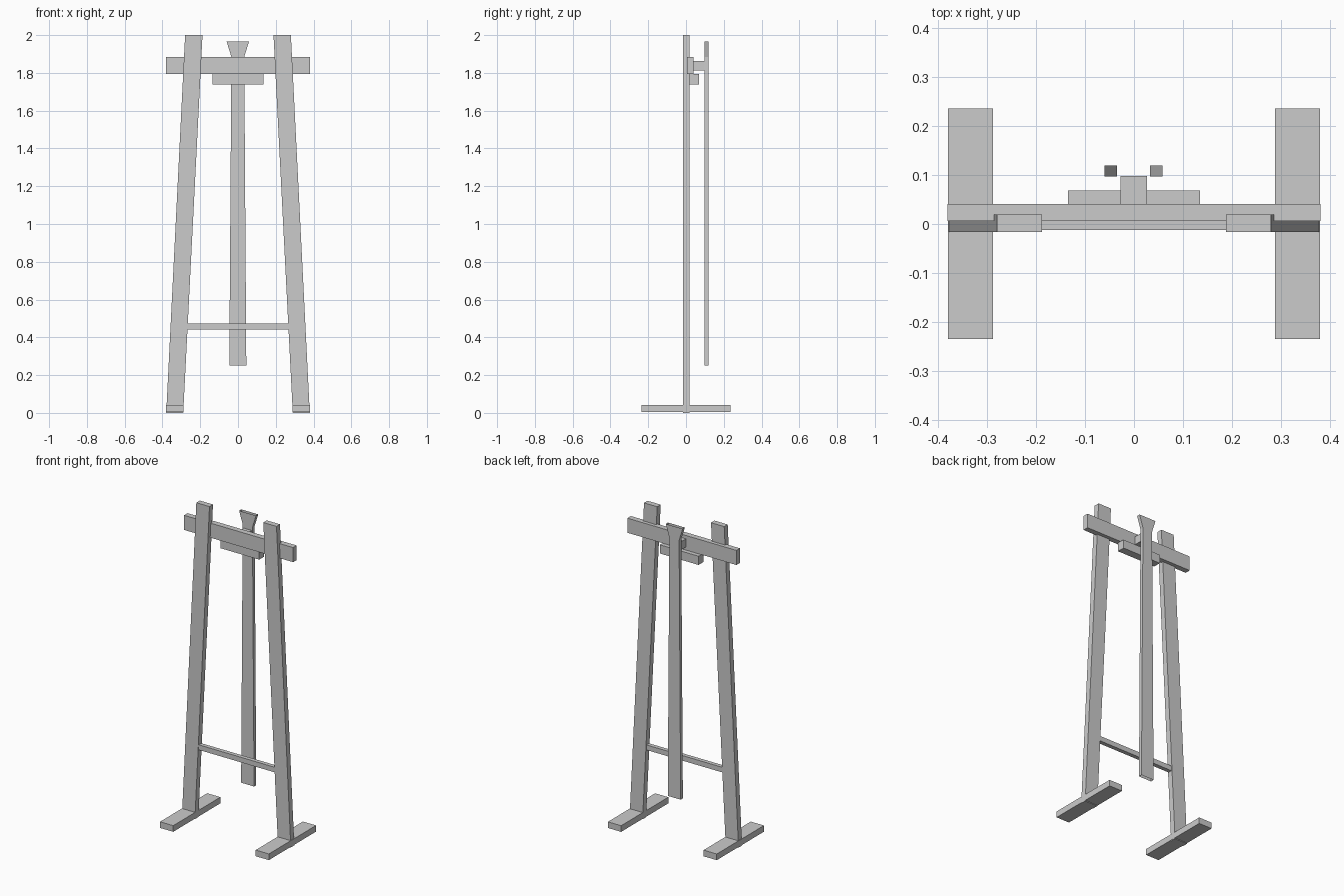
import bpy
import bmesh

if "Cube" in bpy.data.objects:
    bpy.data.objects.remove(bpy.data.objects["Cube"])


def prism(name, outline, y0, y1, caps=True, open_edges=()):
    """Extrude an x-z outline (counter-clockwise from the front) along y."""
    bm = bmesh.new()
    front = [bm.verts.new((x, y0, z)) for x, z in outline]
    back = [bm.verts.new((x, y1, z)) for x, z in outline]
    n = len(outline)
    if caps:
        bm.faces.new(front)
        bm.faces.new(back[::-1])
    for i in range(n):
        if i not in open_edges:
            j = (i + 1) % n
            bm.faces.new((front[j], front[i], back[i], back[j]))
    mesh = bpy.data.meshes.new(name)
    bm.to_mesh(mesh)
    bm.free()
    obj = bpy.data.objects.new(name, mesh)
    bpy.context.collection.objects.link(obj)
    return obj


def box(name, x0, x1, y0, y1, z0, z1):
    return prism(name, [(x0, z0), (x1, z0), (x1, z1), (x0, z1)], y0, y1)


# Leaning legs and floor feet, one per side
for side, s in (("left", -1), ("right", 1)):
    leg = [(s * 0.29, 0), (s * 0.38, 0), (s * 0.28, 2), (s * 0.188, 2)]
    prism(side + "_leg", leg if s > 0 else leg[::-1], -0.016, 0.019)
    a, b = sorted((s * 0.288, s * 0.38))
    box(side + "_foot", a, b, -0.235, 0.236, 0.004, 0.043)

# Horizontal members
box("top_crossbar", -0.381, 0.381, 0.006, 0.041, 1.793, 1.885)
box("lower_rail", -0.269, 0.269, -0.012, 0.014, 0.442, 0.474)
box("support_block", -0.135, 0.135, 0.019, 0.068, 1.738, 1.793)
box("spacer", -0.028, 0.027, 0.04, 0.098, 1.812, 1.864)

# Hanging tapered board with flared head; hollow, open at both ends
board = [(-0.046, 0.252), (0.044, 0.252), (0.033, 1.885),
         (0.058, 1.965), (-0.06, 1.965), (-0.035, 1.885)]
prism("hanging_board", board, 0.097, 0.119, open_edges=(0, 3))
